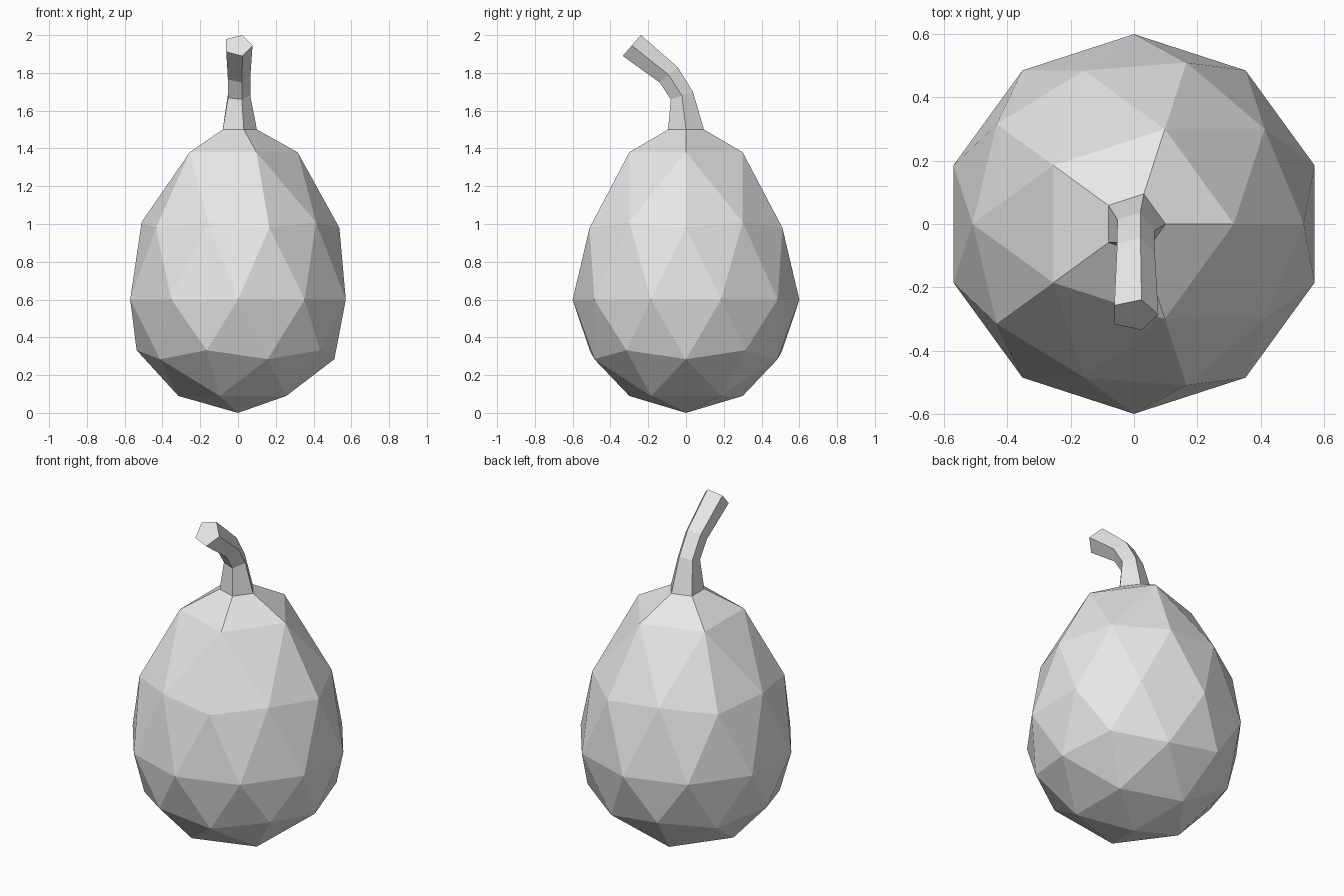
import bpy, bmesh
from math import sin, cos, atan2, tau, radians
from mathutils import Matrix, Vector

cube = bpy.data.objects.get("Cube")
if cube:
    bpy.data.objects.remove(cube, do_unlink=True)

RADIUS = 0.6

grey = bpy.data.materials.new("plain grey")
grey.use_nodes = True
grey.diffuse_color = (0.8, 0.8, 0.8, 1)
grey.node_tree.nodes["Principled BSDF"].inputs["Base Color"].default_value = grey.diffuse_color

# Rounded gourd body: a low-poly sphere with its upper half drawn upwards
bm = bmesh.new()
bmesh.ops.create_icosphere(bm, subdivisions=2, radius=RADIUS)
top = max(bm.verts, key=lambda v: v.co.z)
neck = [e.other_vert(top) for e in top.link_edges]
neck.sort(key=lambda v: (atan2(v.co.y, v.co.x) + 0.1) % tau)
bmesh.ops.delete(bm, geom=[top], context='VERTS')
for v in bm.verts:
    h = v.co.z
    if h > 0.4:
        h = 0.78
    elif h > 0.29:
        h = 0.41
    elif h > 0.1:
        h = 0.38
    v.co.z = h + RADIUS

# Bent five-sided stem: (y, z, radius, tilt) of each ring, growing from the open top
stem = [(0, 1.5, 0.1, 0),
        (-0.022, 1.68, 0.065, 19),
        (-0.092, 1.79, 0.066, 40),
        (-0.287, 1.945, 0.077, 49)]
ring = neck
for y, z, r, tilt in stem:
    place = Matrix.Translation((0, y, z)) @ Matrix.Rotation(radians(tilt), 4, 'X')
    new = [bm.verts.new(place @ Vector((r * cos(tau * i / 5), r * sin(tau * i / 5), 0)))
           for i in range(5)]
    for i in range(5):
        j = (i + 1) % 5
        bm.faces.new((ring[i], ring[j], new[j], new[i]))
    ring = new
bm.faces.new(ring)
bmesh.ops.recalc_face_normals(bm, faces=bm.faces)

# Flat-shaded finished object
mesh = bpy.data.meshes.new("gourd_with_stem")
bm.to_mesh(mesh)
bm.free()
mesh.materials.append(grey)
gourd = bpy.data.objects.new("gourd_with_stem", mesh)
bpy.context.collection.objects.link(gourd)
